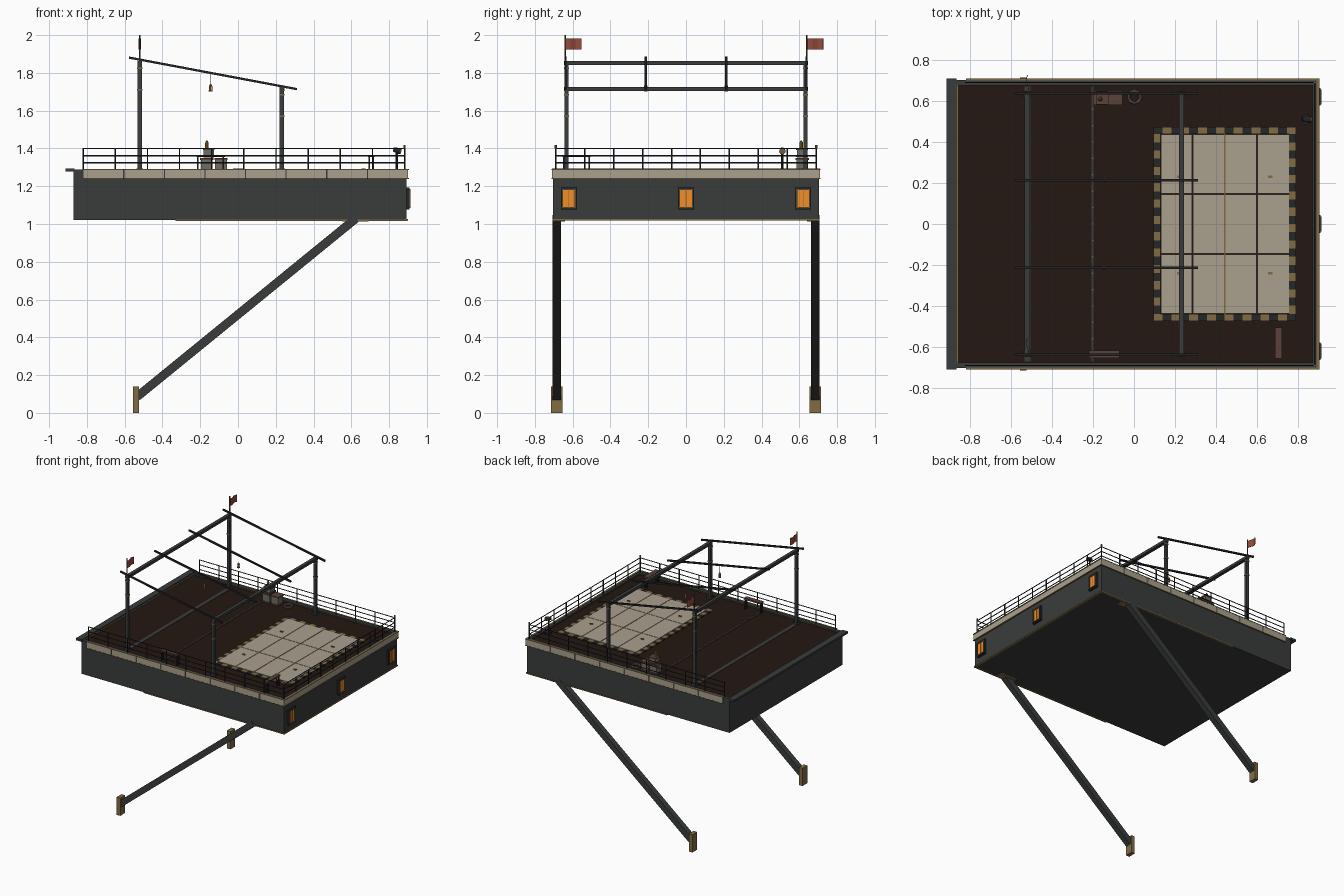
import bpy, bmesh, math
from mathutils import Vector, Matrix

if "Cube" in bpy.data.objects:
    bpy.data.objects.remove(bpy.data.objects["Cube"])


def mat(name, r, g, b):
    m = bpy.data.materials.new(name)
    m.diffuse_color = (r, g, b, 1)
    m.use_nodes = True
    m.node_tree.nodes["Principled BSDF"].inputs["Base Color"].default_value = m.diffuse_color
    return m


STEEL = mat("dark_steel", 0.042, 0.044, 0.044)
BLACK = mat("black_steel", 0.018, 0.019, 0.02)
DECK = mat("deck_brown", 0.018, 0.009, 0.006)
CREAM = mat("cream_panel", 0.40, 0.35, 0.27)
BRASS = mat("brass", 0.22, 0.15, 0.06)
ORANGE = mat("amber_glass", 0.9, 0.27, 0.02)
RED = mat("flag_red", 0.30, 0.07, 0.045)
WOOD = mat("wood", 0.10, 0.055, 0.04)
GREY = mat("crate_grey", 0.16, 0.15, 0.13)


class Part:
    """Collects simple solids into one named object."""
    def __init__(self, name, material):
        self.name, self.material, self.bm = name, material, bmesh.new()

    def box(self, x0, x1, y0, y1, z0, z1):
        m = Matrix.Translation(((x0 + x1) / 2, (y0 + y1) / 2, (z0 + z1) / 2))
        m = m @ Matrix.Diagonal((abs(x1 - x0), abs(y1 - y0), abs(z1 - z0), 1))
        bmesh.ops.create_cube(self.bm, size=1, matrix=m)
        return self

    def cbox(self, c, s):
        return self.box(*[v for i in range(3) for v in (c[i] - s[i] / 2, c[i] + s[i] / 2)])

    def bar(self, a, b, w, h):
        # rectangular bar lying in a plane of constant y
        a, b = Vector(a), Vector(b)
        d = b - a
        rot = Matrix.Rotation(-math.atan2(d.z, d.x), 4, 'Y')
        m = Matrix.Translation((a + b) / 2) @ rot @ Matrix.Diagonal((d.length, w, h, 1))
        bmesh.ops.create_cube(self.bm, size=1, matrix=m)
        return self

    def rod(self, a, b, r, r2=None, n=8):
        a, b = Vector(a), Vector(b)
        d = b - a
        m = Matrix.Translation((a + b) / 2) @ d.to_track_quat('Z', 'Y').to_matrix().to_4x4()
        bmesh.ops.create_cone(self.bm, cap_ends=True, segments=n, radius1=r,
                              radius2=r if r2 is None else r2, depth=d.length, matrix=m)
        return self

    def done(self):
        me = bpy.data.meshes.new(self.name)
        self.bm.to_mesh(me)
        self.bm.free()
        me.materials.append(self.material)
        ob = bpy.data.objects.new(self.name, me)
        bpy.context.collection.objects.link(ob)
        return ob


# Hull, deck and curbs
Part("hull", STEEL).box(-0.872, 0.893, -0.703, 0.703, 1.022, 1.27).done()
Part("deck", DECK).box(-0.866, 0.875, -0.68, 0.68, 1.26, 1.277).done()
curb = Part("deck_curb", STEEL).box(-0.914, -0.865, -0.71, 0.71, 1.277, 1.293)
curb.box(0.872, 0.893, -0.70, 0.70, 1.26, 1.288)
for s in (-1, 1):
    curb.box(-0.87, 0.893, s * 0.675, s * 0.703, 1.26, 1.288)
curb.done()
Part("curb_trim", BRASS).box(-0.865, -0.858, -0.675, 0.675, 1.27, 1.282).done()

# Cream fascia panels with thin gaps
band = Part("fascia_panels", CREAM)
step = 1.72 / 8
for s in (-1, 1):
    for i in range(8):
        x = -0.82 + i * step
        band.box(x + 0.003, x + step - 0.003, s * 0.70, s * 0.71, 1.243, 1.286)
band.box(0.89, 0.90, -0.71, 0.71, 1.243, 1.286).done()
trim = Part("fascia_trim", BRASS)
for z in (1.240, 1.289):
    for s in (-1, 1):
        trim.box(-0.82, 0.903, s * 0.70, s * 0.711, z - 0.003, z + 0.003)
    trim.box(0.89, 0.904, -0.711, 0.711, z - 0.003, z + 0.003)
trim.done()
keel = Part("keel_trim", BRASS).box(0.885, 0.899, -0.706, 0.706, 1.018, 1.027)
for s in (-1, 1):
    keel.box(-0.33, 0.897, s * 0.695, s * 0.707, 1.017, 1.024)
    keel.box(0.55, 0.69, s * 0.64, s * 0.703, 1.014, 1.023)
keel.done()

# Windows on the right face
frame, glass = Part("window_frames", BLACK), Part("window_glass", ORANGE)
hood = Part("window_rims", BRASS)
for y in (-0.62, 0, 0.62):
    for s in (-1, 1):
        frame.cbox((0.899, y + s * 0.037, 1.135), (0.02, 0.012, 0.112))
        frame.cbox((0.899, y, 1.135 + s * 0.053), (0.02, 0.086, 0.012))
        hood.cbox((0.908, y + s * 0.034, 1.135), (0.012, 0.004, 0.096))
        hood.cbox((0.908, y, 1.135 + s * 0.048), (0.012, 0.068, 0.004))
    glass.cbox((0.897, y, 1.135), (0.018, 0.064, 0.094))
    hood.cbox((0.907, y, 1.135), (0.004, 0.003, 0.094))
for p in (frame, glass, hood):
    p.done()

# Diagonal struts and wall feet
strut, foot = Part("support_struts", STEEL), Part("strut_feet", BRASS)
for s in (-1, 1):
    strut.bar((-0.535, s * 0.685, 0.085), (0.625, s * 0.685, 1.03), 0.044, 0.046)
    foot.box(-0.556, -0.525, s * 0.655, s * 0.715, 0, 0.14)
strut.done()
foot.done()

# Railing on three sides
rail = Part("railing", BLACK)
for z in (1.325, 1.362, 1.40):
    for s in (-1, 1):
        rail.rod((-0.82, s * 0.69, z), (0.882, s * 0.69, z), 0.0035, n=6)
    rail.rod((0.882, -0.69, z), (0.882, 0.69, z), 0.0035, n=6)
for i in range(11):
    x = -0.82 + i * 1.702 / 10
    for s in (-1, 1):
        rail.rod((x, s * 0.69, 1.28), (x, s * 0.69, 1.402), 0.004, n=6)
for i in range(1, 9):
    y = -0.69 + i * 1.38 / 9
    rail.rod((0.882, y, 1.28), (0.882, y, 1.402), 0.004, n=6)
rail.done()
caps = Part("rail_caps", BRASS)
for s in (-1, 1):
    caps.rod((0.882, s * 0.69, 1.40), (0.882, s * 0.69, 1.418), 0.006)
caps.done()

# Cargo hatch with striped border
hatch = Part("hatch_panels", CREAM)
xs, ys = (0.13, 0.285, 0.443, 0.60, 0.757), (-0.438, -0.146, 0.146, 0.438)
for i in range(4):
    for j in range(3):
        hatch.box(xs[i] + 0.002, xs[i + 1] - 0.002, ys[j] + 0.002, ys[j + 1] - 0.002, 1.27, 1.287)
hatch.done()
Part("hatch_seam", BRASS).box(0.439, 0.447, -0.438, 0.438, 1.275, 1.289).done()
stripes = (Part("hazard_light", BRASS), Part("hazard_dark", BLACK))
nx, ny = 16, 22
for i in range(nx):
    a, b = 0.095 + 0.695 * i / nx, 0.095 + 0.695 * (i + 1) / nx
    stripes[i % 2].box(a, b, -0.473, -0.438, 1.272, 1.285)
    stripes[(i + 1) % 2].box(a, b, 0.438, 0.473, 1.272, 1.285)
for j in range(ny):
    a, b = -0.438 + 0.876 * j / ny, -0.438 + 0.876 * (j + 1) / ny
    stripes[(j + 1) % 2].box(0.095, 0.13, a, b, 1.272, 1.285)
    stripes[j % 2].box(0.757, 0.79, a, b, 1.272, 1.285)
for p in stripes:
    p.done()
grip = Part("hatch_handles", BRASS)
for x in (0.22, 0.665):
    for y in (-0.24, 0.23):
        grip.cbox((x, y, 1.289), (0.022, 0.012, 0.008))
grip.done()

# Deck rail strip
track = Part("deck_track", STEEL).box(-0.207, -0.197, -0.67, 0.67, 1.275, 1.281)
track.box(-0.535, -0.505, -0.67, 0.67, 1.275, 1.280).done()
studs = Part("track_studs", BRASS)
for i in range(17):
    studs.rod((-0.202, -0.64 + i * 0.08, 1.279), (-0.202, -0.64 + i * 0.08, 1.284), 0.004, n=6)
studs.done()

# Overhead frame
posts, collars = Part("canopy_posts", STEEL), Part("post_collars", BRASS)
for x, top in ((-0.52, 1.86), (0.232, 1.72)):
    posts.box(x - 0.013, x + 0.013, -0.645, 0.645, top - 0.017, top + 0.004)
    for s in (-1, 1):
        posts.cbox((x, s * 0.632, (1.27 + top) / 2), (0.022, 0.022, top - 1.27))
        posts.cbox((x, s * 0.632, 1.285), (0.036, 0.036, 0.02))
        for d in (0.035, 0.15):
            collars.cbox((x, s * 0.632, top - d), (0.027, 0.027, 0.008))
posts.done()
collars.done()
rafters = Part("canopy_rafters", BLACK)
for y in (-0.638, -0.213, 0.213, 0.638):
    rafters.bar((-0.577, y, 1.881), (0.312, y, 1.714), 0.012, 0.012)
rafters.done()

# Flags, gently waved
poles, flags = Part("flag_poles", WOOD), Part("flags", RED)
for s in (-1, 1):
    y = s * 0.64
    poles.rod((-0.52, y, 1.85), (-0.52, y, 2.0), 0.004)
    rows = [[flags.bm.verts.new((-0.52 + 0.006 * math.sin(i * 1.1), y + i * 0.0145, z))
             for z in (1.925, 1.981)] for i in range(7)]
    for a, b in zip(rows, rows[1:]):
        flags.bm.faces.new((a[0], b[0], b[1], a[1]))
poles.done()
f = flags.done().modifiers.new("thickness", 'SOLIDIFY')
f.thickness, f.offset = 0.003, 0


# Lanterns: two hanging, one on the crates
def lantern(name, x, y, z):
    Part(name + "_glass", ORANGE).rod((x, y, z), (x, y, z + 0.024), 0.006).done()
    p = Part(name + "_frame", BRASS).rod((x, y, z - 0.004), (x, y, z + 0.003), 0.01)
    p.rod((x, y, z + 0.022), (x, y, z + 0.036), 0.011, 0.003)
    for k in range(4):
        c, s = 0.008 * math.cos(k * math.pi / 2), 0.008 * math.sin(k * math.pi / 2)
        p.rod((x + c, y + s, z), (x + c, y + s, z + 0.024), 0.0015, n=4)
    return p


for n, y in (("front_lantern", -0.213), ("back_lantern", 0.213)):
    lantern(n, -0.145, y, 1.705).rod((-0.145, y, 1.735), (-0.145, y, 1.80), 0.0015, n=5).done()
lantern("crate_lantern", -0.165, 0.61, 1.406).done()

# Crates with battens
crates, battens = Part("crates", GREY), Part("crate_battens", WOOD)
for x, z, w, h in ((-0.165, 1.277, 0.062, 0.07), (-0.09, 1.277, 0.062, 0.07), (-0.155, 1.353, 0.055, 0.046)):
    crates.cbox((x, 0.615, z + h / 2), (w, w, h))
    for zz in (z + 0.006, z + h - 0.002):
        battens.cbox((x, 0.615, zz), (w + 0.008, w + 0.008, 0.01))
crates.done()
battens.done()

# Rope coil
bpy.ops.mesh.primitive_torus_add(location=(0.003, 0.62, 1.286), major_radius=0.029, minor_radius=0.007,
                                 major_segments=24, minor_segments=8)
coil = bpy.context.object
coil.name = "rope_coil"
coil.data.materials.append(GREY)
bpy.ops.object.shade_smooth_by_angle()

# Benches
bench, legs = Part("bench_seats", WOOD), Part("bench_legs", BLACK)
for cx, cy, lx, ly in ((-0.145, -0.635, 0.15, 0.036), (0.705, -0.58, 0.036, 0.15)):
    bench.cbox((cx, cy, 1.36), (lx, ly, 0.012))
    for a in (-1, 1):
        for b in (-1, 1):
            legs.cbox((cx + a * (lx / 2 - 0.008), cy + b * (ly / 2 - 0.008), 1.315), (0.008, 0.008, 0.08))
bench.done()
legs.done()

# Searchlight on a stand
Part("searchlight", BLACK).rod((0.84, 0.51, 1.277), (0.84, 0.51, 1.29), 0.026, n=12).rod(
    (0.84, 0.51, 1.28), (0.84, 0.51, 1.385), 0.006).rod(
    (0.822, 0.51, 1.395), (0.86, 0.51, 1.385), 0.011, 0.017, n=12).done()
Part("searchlight_lens", BRASS).rod((0.86, 0.51, 1.385), (0.864, 0.51, 1.384), 0.015, n=12).done()
